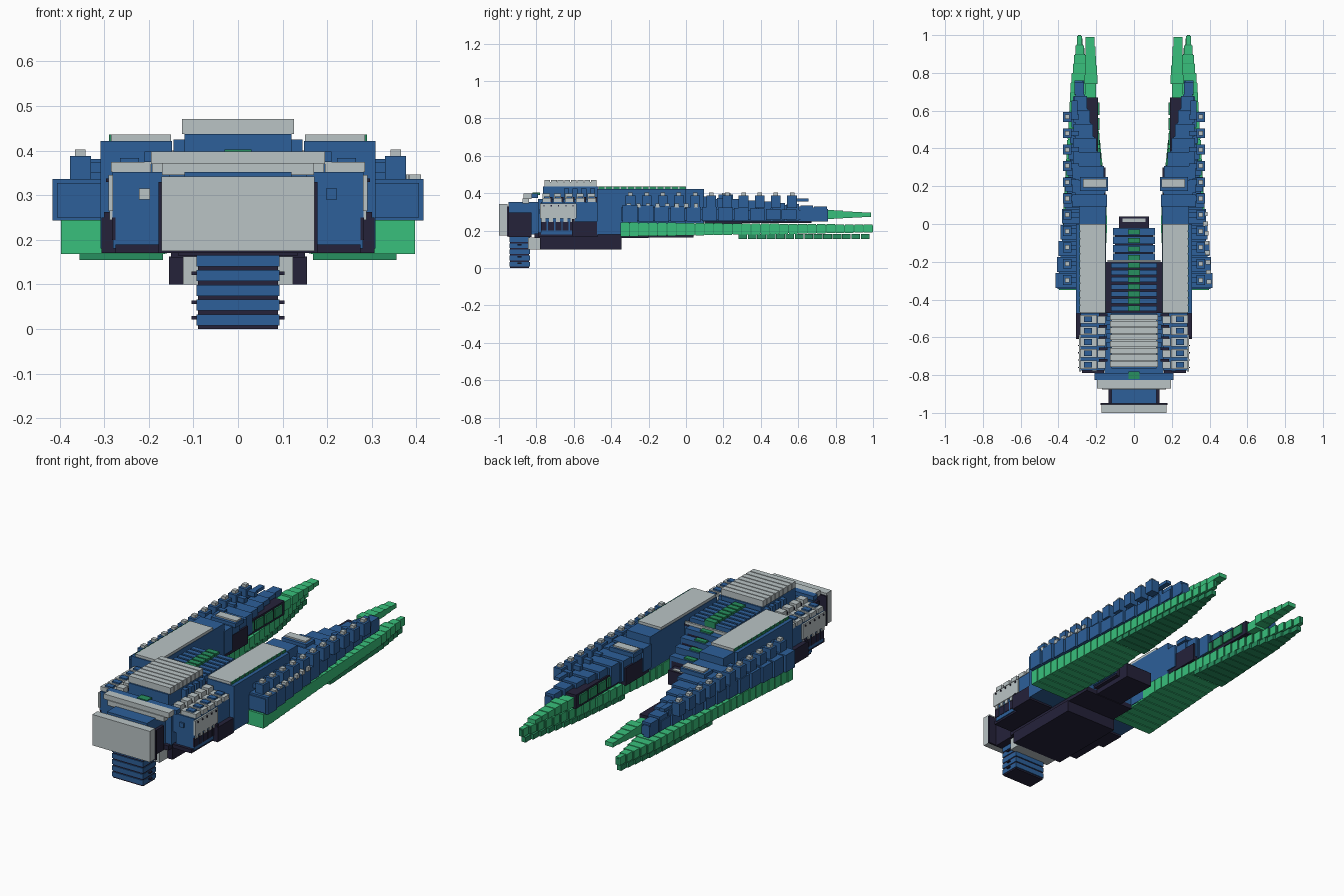
import bpy
import bmesh

if "Cube" in bpy.data.objects:
    bpy.data.objects.remove(bpy.data.objects["Cube"], do_unlink=True)


def material(name, r, g, b):
    m = bpy.data.materials.new(name)
    m.use_nodes = True
    m.diffuse_color = (r, g, b, 1)
    m.node_tree.nodes["Principled BSDF"].inputs["Base Color"].default_value = (r, g, b, 1)
    return m


blue = material("hull blue", .026, .115, .32)
grey = material("light grey", .49, .55, .56)
dark = material("dark violet", .018, .016, .042)
green = material("bright green", .04, .53, .2)
deep_green = material("deep green", .02, .28, .115)

parts = {}


def box(name, mat, xs, ys, zs):
    """Add one box, given as (low, high) ranges, to the named part."""
    bm = parts.setdefault((name, mat), bmesh.new())
    verts = bmesh.ops.create_cube(bm, size=1)["verts"]
    for v in verts:
        v.co = [r[0] + (c + .5) * (r[1] - r[0]) for c, r in zip(v.co, (xs, ys, zs))]


def mid(name, mat, half, ys, zs):
    box(name, mat, (-half, half), ys, zs)


def pair(name, mat, xs, ys, zs):
    box("left_" + name, mat, xs, ys, zs)
    box("right_" + name, mat, (-xs[1], -xs[0]), ys, zs)


def steps(start, end, count):
    """Yield each step's range along a line and the centre's fraction."""
    size = (end - start) / count
    for i in range(count):
        yield (start + i * size, start + (i + 1) * size), (i + .5) / count


def part_of(span, a, b):
    """Return the stretch of a range between fractions a and b."""
    d = span[1] - span[0]
    return span[0] + a * d, span[0] + b * d


def lerp(a, b, t):
    return a + (b - a) * t


def path(points, y):
    """Interpolate a value along (y, value) points."""
    for (y0, a), (y1, b) in zip(points, points[1:]):
        if y <= y1:
            return lerp(a, b, (y - y0) / (y1 - y0))
    return points[-1][1]


# Head: bumper, neck and cross bars
mid("bumper", grey, .172, (-1, -.955), (.175, .342))
mid("bumper_back", dark, .178, (-.957, -.947), (.17, .33))
mid("neck_shell", dark, .135, (-.95, -.825), (.165, .297))
mid("neck", blue, .12, (-.95, -.78), (.18, .352))
mid("lower_cross_bar", grey, .17, (-.875, -.84), (.345, .372))
mid("upper_cross_bar", grey, .195, (-.87, -.825), (.37, .398))
mid("rear_cross_bar", blue, .21, (-.825, -.79), (.375, .398))
mid("head_stripe", deep_green, .03, (-.82, -.78), (.39, .403))

# Ribbed front leg
for span, t in steps(0, .165, 5):
    mid("front_leg", blue, .093, (-.945, -.835), part_of(span, .25, 1))
    mid("leg_ring", dark, .09, (-.94, -.84), part_of(span, 0, .25))
for z in (.025, .06, .125):
    mid("leg_pin", dark, .104, (-.9, -.88), (z - .004, z + .004))

# Underside: skid and rear belly
mid("skid", dark, .155, (-.78, -.345), (.1, .163))
mid("skid_nose", grey, .123, (-.845, -.78), (.1, .163))
mid("belly", dark, .15, (-.81, -.2), (.16, .185))
mid("rear_belly", dark, .08, (-.23, .04), (.163, .24))
mid("rear_belly_cap", grey, .06, (.01, .03), (.24, .245))

# Central hull
mid("central_hull", blue, .155, (-.79, -.2), (.18, .37))
mid("roof_base", blue, .12, (-.765, -.47), (.37, .437))
for span, t in steps(-.757, -.473, 8):
    mid("roof_grille", grey, .126, part_of(span, 0, .86), (.437, .471))
mid("roof_core", grey, .12, (-.75, -.48), (.437, .46))

# Ribbed spine between the shoulders
mid("spine_bed", dark, .15, (-.47, -.2), (.35, .385))
for span, t in steps(-.465, -.2, 7):
    mid("spine_rib", blue, .122, part_of(span, .15, .85), (.38, .42))
    mid("spine_stripe", deep_green, .032, part_of(span, .1, .9), (.4, .432))
for span, t in steps(-.2, -.02, 4):
    top = lerp(.4, .27, t)
    mid("stern_step", blue, .112, part_of(span, .1, 1), (.2, top))
    mid("stern_bed", dark, .1, span, (.19, top - .025))
    mid("stern_stripe", deep_green, .032, part_of(span, .2, .8), (top, top + .008))
mid("stern_bar", grey, .14, (-.2, -.19), (.385, .4))

# Front side pods with radiator panels
pair("front_pod", blue, (.15, .282), (-.775, -.47), (.25, .352))
pair("front_pod_base", blue, (.17, .28), (-.775, -.47), (.18, .25))
pair("pod_skirt", dark, (.16, .275), (-.79, -.47), (.17, .19))
pair("pod_side_box", dark, (.275, .306), (-.61, -.47), (.17, .25))
pair("pod_side_fin", dark, (.285, .3), (-.61, -.595), (.17, .262))
pair("radiator", grey, (.28, .291), (-.78, -.585), (.265, .345))
for span, t in steps(-.78, -.585, 5):
    pair("radiator_foot", grey, (.28, .288), part_of(span, .2, .75), (.245, .265))
    pair("radiator_gap", dark, (.275, .283), part_of(span, .1, .9), (.2, .25))
    pair("radiator_bolt", dark, (.29, .296), part_of(span, .45, .6), (.33, .338))
for span, t in steps(-.775, -.475, 5):
    pair("pod_hatch", grey, (.195, .285), part_of(span, .12, .88), (.352, .375))
    pair("hatch_cap", blue, (.222, .265), part_of(span, .25, .75), (.375, .383))
    pair("pod_pillar", grey, (.15, .193), part_of(span, .15, .8), (.352, .398))
    pair("pillar_gap", dark, (.14, .185), part_of(span, .8, 1), (.352, .38))
for span, t in steps(-.66, -.475, 4):
    pair("inner_post", blue, (.12, .145), part_of(span, .15, .75), (.36, .425))
box("right_pod_lamp", grey, (-.222, -.197), (-.782, -.77), (.29, .315))
box("left_pod_lamp", blue, (.197, .222), (-.782, -.77), (.29, .315))

# Shoulders with grey roof plates
pair("shoulder", blue, (.148, .308), (-.475, .0), (.18, .422))
pair("shoulder_rear", blue, (.148, .29), (0, .095), (.24, .422))
pair("shoulder_plate", grey, (.15, .285), (-.47, .0), (.422, .436))
for span, t in steps(-.47, 0, 12):
    pair("shoulder_trim", deep_green, (.285, .289), part_of(span, .1, .9), (.422, .436))

# Upper rear body, stepping inward toward the tail
inner = [(.09, .14), (.28, .16), (.45, .205), (.77, .275)]
for span, t in steps(.09, .76, 9):
    y = sum(span) / 2
    top = lerp(.385, .325, t)
    pair("rear_body", blue, (path(inner, y), lerp(.33, .315, t)),
         part_of(span, 0, .9), (.255, top))
    pair("rear_body_core", blue, (path(inner, y) + .012, .31), span, (.25, top - .012))
pair("rear_cap", blue, (.138, .285), (.175, .25), (.37, .392))
pair("rear_cap_plate", grey, (.145, .27), (.192, .238), (.392, .4))
pair("tail_rod", blue, (.3, .33), (.58, .655), (.355, .372))
pair("inner_dark_block", dark, (.15, .19), (.1, .3), (.235, .33))
pair("inner_panel_frame", dark, (.19, .25), (.3, .67), (.24, .315))
for span, t in steps(.33, .65, 4):
    pair("inner_panel", deep_green, (.182, .192), part_of(span, .1, .9), (.255, .305))

# Outer blue wing made of tapering blocks
for span, t in steps(-.345, .76, 13):
    outer = lerp(.42, .31, t)
    pair("outer_wing", blue, (.27, outer), part_of(span, .08, 1),
         (lerp(.243, .262, t), lerp(.338, .308, t)))
    pair("outer_wing_core", blue, (.265, outer - .01), span,
         (lerp(.25, .265, t), lerp(.328, .3, t)))

# Row of knobs along each wing
for span, t in steps(-.34, .61, 11):
    pair("wing_knob", blue, (.33, .377), part_of(span, .2, .8), (.32, .388))
    pair("knob_cap", grey, (.342, .366), part_of(span, .36, .64), (.388, .403))
    pair("knob_link", blue, (.29, .335), part_of(span, .35, .65), (.35, .375))
for span, t in steps(-.33, .08, 8):
    x = lerp(.4, .375, t)
    box("left_wing_stud", grey, (x - .014, x + .012), part_of(span, .25, .7), (.325, .346))

# Long green lower wing and its keel
inner = [(-.35, .165), (0, .14), (.28, .165), (.65, .205), (1, .282)]
outer = [(-.35, .398), (.75, .335), (1, .298)]
for span, t in steps(-.35, 1, 27):
    y = sum(span) / 2
    low, high = lerp(.168, .19, t), lerp(.245, .232, t)
    a, b = path(inner, y), path(outer, y)
    pair("lower_wing", green, (a, b), part_of(span, 0, .92), (low, high))
    pair("lower_wing_core", deep_green, (a + .004, b - .004), span, (low + .004, high - .005))
for span, t in steps(.28, .985, 14):
    y = sum(span) / 2
    pair("keel", deep_green, (path(inner, y), path(outer, y) - .005),
         part_of(span, 0, .93), (.155, .182))

# Upper green tail prongs
for span, t in steps(.74, .99, 5):
    pair("tail_prong", green, (lerp(.19, .21, t), lerp(.262, .255, t)), span,
         (lerp(.262, .275, t), lerp(.312, .295, t)))
pair("prong_root", green, (.2, .26), (.64, .74), (.25, .3))

# Turn each collected part into an object
for (name, mat), bm in parts.items():
    mesh = bpy.data.meshes.new(name)
    bm.to_mesh(mesh)
    bm.free()
    mesh.materials.append(mat)
    bpy.context.scene.collection.objects.link(bpy.data.objects.new(name, mesh))
